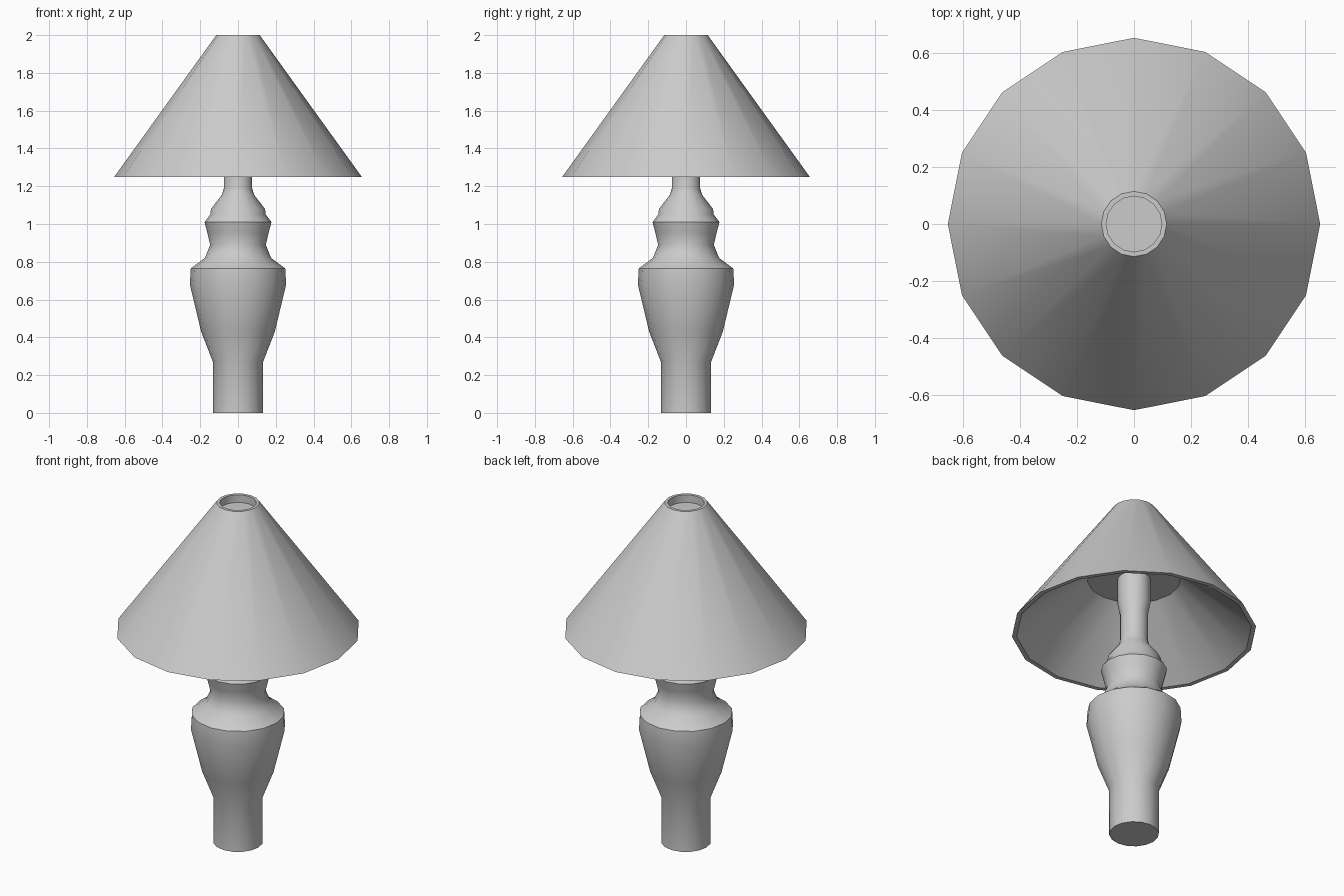
import bpy, bmesh, math

if "Cube" in bpy.data.objects:
    bpy.data.objects.remove(bpy.data.objects["Cube"])

SIDES = 16


def lathe(name, profile):
    """Revolve (radius, z) points around z; both ends are capped."""
    bm = bmesh.new()
    rings = []
    for r, z in profile:
        rings.append([bm.verts.new((r * math.cos(2 * math.pi * i / SIDES),
                                    r * math.sin(2 * math.pi * i / SIDES), z))
                      for i in range(SIDES)])
    for a, b in zip(rings, rings[1:]):
        for i in range(SIDES):
            j = (i + 1) % SIDES
            bm.faces.new((a[i], a[j], b[j], b[i]))
    bm.faces.new(rings[0][::-1])
    bm.faces.new(rings[-1])
    bmesh.ops.recalc_face_normals(bm, faces=bm.faces)
    mesh = bpy.data.meshes.new(name)
    bm.to_mesh(mesh)
    bm.free()
    obj = bpy.data.objects.new(name, mesh)
    bpy.context.collection.objects.link(obj)
    bpy.ops.object.select_all(action='DESELECT')
    obj.select_set(True)
    bpy.context.view_layer.objects.active = obj
    bpy.ops.object.shade_smooth_by_angle(angle=math.radians(35))
    return obj


# Turned base with its stem running up into the shade
lathe("lamp_base", [
    (0.133, 0.0), (0.133, 0.27), (0.195, 0.43), (0.255, 0.68),
    (0.25, 0.765), (0.175, 0.82), (0.147, 0.89), (0.163, 0.955),
    (0.177, 1.01), (0.147, 1.05), (0.143, 1.08), (0.085, 1.155),
    (0.075, 1.19), (0.075, 1.35), (0.088, 1.42), (0.088, 1.60)])

# Shade: hollow underside ceiling, thin rim, outer cone, shallow top recess
lathe("lamp_shade", [
    (0.25, 1.57), (0.63, 1.25), (0.655, 1.25),
    (0.115, 2.0), (0.098, 2.0), (0.098, 1.955)])
